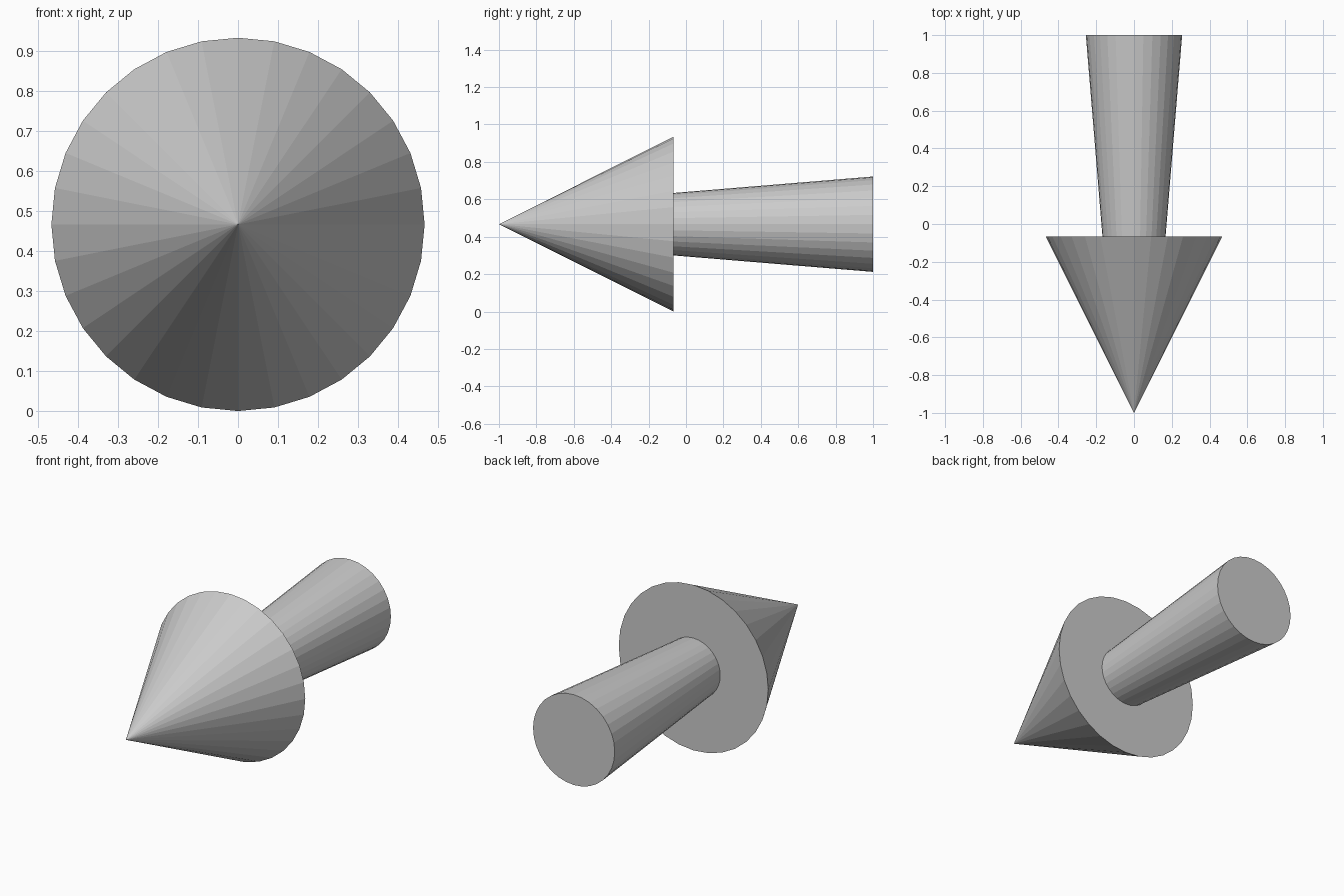
import bpy, bmesh
from math import sin, cos, tau

if "Cube" in bpy.data.objects:
    bpy.data.objects.remove(bpy.data.objects["Cube"])

SIDES = 32
CENTRE_Z = 0.467

# Half profile along y: (radius, y); the first point is the sharp tip
TIP_Y = -1.0
PROFILE = [(0.467, -0.067),   # wide rim of the cone
           (0.167, -0.067),   # where the shaft meets the cone's back
           (0.255, 1.0)]      # flared shaft end


def ring(bm, radius, y):
    return [bm.verts.new((radius * cos(tau * i / SIDES), y,
                          CENTRE_Z + radius * sin(tau * i / SIDES)))
            for i in range(SIDES)]


bm = bmesh.new()
tip = bm.verts.new((0, TIP_Y, CENTRE_Z))
rings = [ring(bm, r, y) for r, y in PROFILE]

for i in range(SIDES):
    j = (i + 1) % SIDES
    # Cone head
    bm.faces.new((tip, rings[0][i], rings[0][j]))
    # Flat back of the head, then the tapered shaft
    for a, b in zip(rings, rings[1:]):
        bm.faces.new((a[i], b[i], b[j], a[j]))

# Shaft end cap
bm.faces.new(rings[-1])
bmesh.ops.recalc_face_normals(bm, faces=bm.faces)

mesh = bpy.data.meshes.new("arrow")
bm.to_mesh(mesh)
bm.free()
bpy.context.collection.objects.link(bpy.data.objects.new("arrow", mesh))
